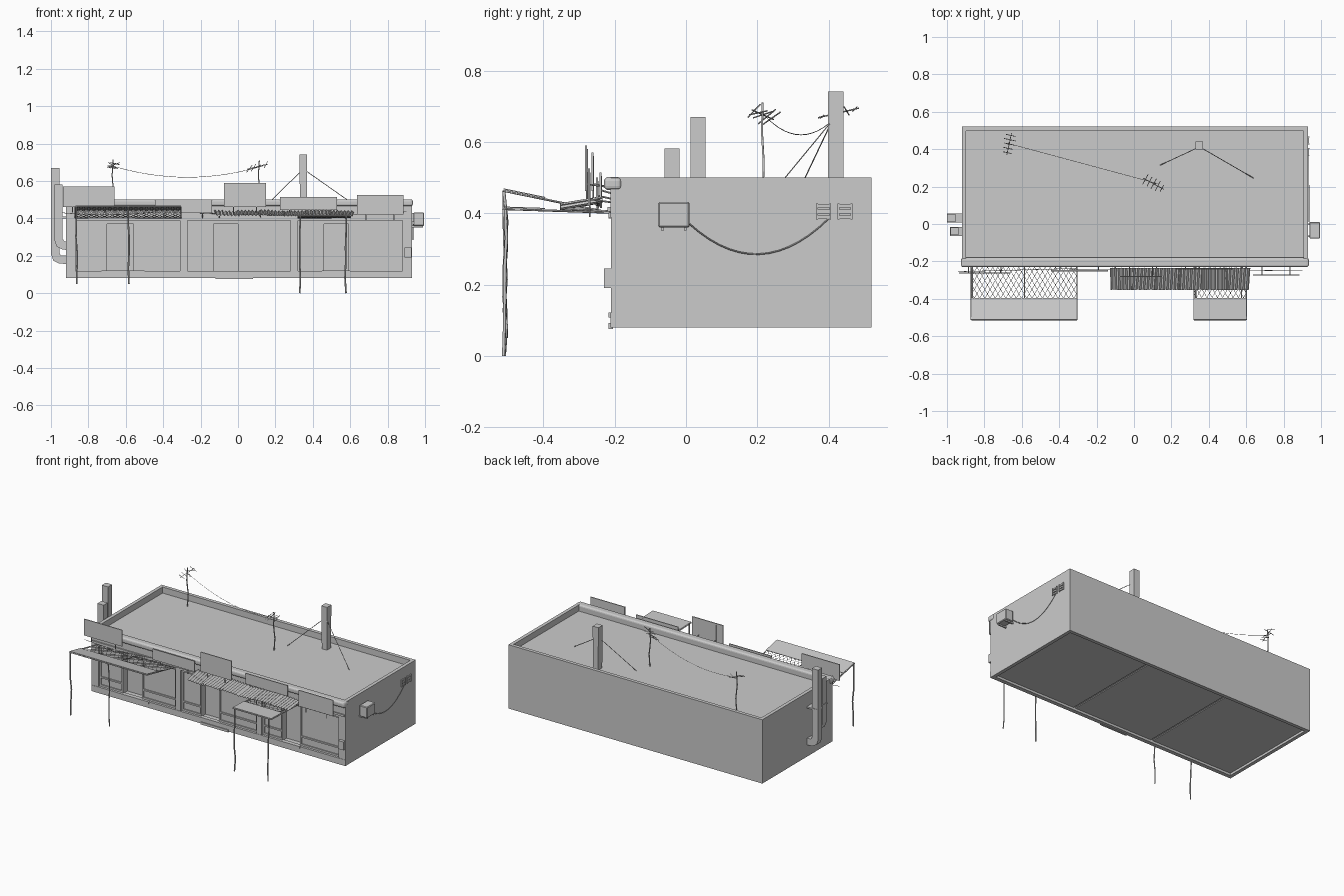
import bpy, bmesh, math, random
from mathutils import Vector, Matrix

if "Cube" in bpy.data.objects:
    bpy.data.objects.remove(bpy.data.objects["Cube"])
random.seed(4)


def finish(name, bm, smooth=False):
    bmesh.ops.recalc_face_normals(bm, faces=bm.faces)
    me = bpy.data.meshes.new(name)
    bm.to_mesh(me)
    bm.free()
    ob = bpy.data.objects.new(name, me)
    bpy.context.collection.objects.link(ob)
    if smooth:
        for p in me.polygons:
            p.use_smooth = True
    return ob


def add_box(bm, x0, x1, y0, y1, z0, z1):
    m = Matrix.Translation(((x0 + x1) / 2, (y0 + y1) / 2, (z0 + z1) / 2))
    bmesh.ops.create_cube(bm, size=1, matrix=m @ Matrix.Diagonal((x1 - x0, y1 - y0, z1 - z0, 1)))


def boxes(name, *items):
    bm = bmesh.new()
    for it in items:
        add_box(bm, *it)
    return finish(name, bm)


def prism(name, pts, y0, y1):
    """Extrude an outline given in x, z along y."""
    bm = bmesh.new()
    f = bm.faces.new([bm.verts.new((x, y0, z)) for x, z in pts])
    r = bmesh.ops.extrude_face_region(bm, geom=[f])
    bmesh.ops.translate(bm, vec=(0, y1 - y0, 0), verts=[v for v in r['geom'] if isinstance(v, bmesh.types.BMVert)])
    return finish(name, bm)


def wires(name, paths, r):
    """Thin four-sided rods along polylines."""
    cu = bpy.data.curves.new(name, 'CURVE')
    cu.dimensions = '3D'
    cu.bevel_depth = r
    cu.bevel_resolution = 0
    cu.use_fill_caps = True
    for path in paths:
        s = cu.splines.new('POLY')
        s.points.add(len(path) - 1)
        for p, co in zip(s.points, path):
            p.co = (*co, 1)
    ob = bpy.data.objects.new(name, cu)
    bpy.context.collection.objects.link(ob)
    return ob


def sag(a, b, drop, n=14):
    a, b = Vector(a), Vector(b)
    return [a.lerp(b, i / n) - Vector((0, 0, drop * 4 * (i / n) * (1 - i / n))) for i in range(n + 1)]


# Outer walls, floors and roof
boxes("walls", (-.92, .93, .497, .52, .08, .50), (-.92, -.897, -.21, .50, .08, .50),
      (.907, .93, -.21, .50, .08, .50))
boxes("roof", (-.91, .92, -.19, .51, .43, .46))
boxes("floor", (-.91, -.30, -.2, .51, .095, .115), (-.285, .295, -.2, .51, .095, .115),
      (.31, .92, -.2, .51, .095, .115))
boxes("partition_walls", (-.30, -.285, -.18, .51, .10, .44), (.295, .31, -.18, .51, .10, .44))

# Front band, plinth and pillars
boxes("front_band", (-.92, .93, -.212, -.18, .39, .48))
boxes("plinth", (-.92, .93, -.212, -.185, .08, .12))
boxes("pillars", *[(a, b, -.21, -.17, .10, .40) for a, b in ((-.92, -.87), (-.31, -.27), (.28, .32), (.88, .93))])
cornice = boxes("cornice", (-.925, .935, -.23, -.18, .465, .502))
bv = cornice.modifiers.new("bevel", 'BEVEL')
bv.width = .012
bv.segments = 3
boxes("ledge", (-.91, .925, -.22, -.20, .405, .418))

# Shop fronts with recessed doors
for i, (a, b, d0, d1) in enumerate(((-.87, -.31, -.70, -.56), (-.27, .28, -.13, 0), (.32, .88, .46, .59))):
    boxes(f"shop_wall_{i}", (a, d0, -.19, -.175, .11, .40), (d1, b, -.19, -.175, .11, .40),
          (d0, d1, -.19, -.175, .37, .40))
    boxes(f"door_{i}", (d0, d1, -.15, -.14, .11, .37), (d0 - .01, d0, -.178, -.14, .11, .37),
          (d1, d1 + .01, -.178, -.14, .11, .37))
    frame = []
    for l, r in ((a, d0), (d1, b)):
        frame += [(l, r, -.197, -.188, .375, .39), (l, r, -.197, -.188, .12, .132),
                  (l, r, -.197, -.188, .175, .185), (l, l + .01, -.197, -.188, .12, .39),
                  (r - .01, r, -.197, -.188, .12, .39)]
    boxes(f"window_frame_{i}", *frame)

# Thin repair patches on the front
boxes("patches", *[(a, b, -.217, -.205, c, d) for a, b, c, d in (
    (-.73, -.50, .108, .122), (-.12, .08, .076, .092), (.45, .60, .108, .122),
    (-.80, -.55, .388, .402), (-.02, .22, .385, .402), (.50, .68, .388, .402))])

# Sign boards on brackets
brackets = []
for i, (a, b, c, d, y) in enumerate(((-.935, -.66, .462, .57, -.262), (-.445, -.14, .43, .50, -.25),
                                     (-.075, .15, .462, .59, -.28), (.225, .53, .445, .515, -.24),
                                     (.635, .885, .42, .525, -.272))):
    s = boxes(f"sign_{i}", (a, b, y - .003, y + .003, c, d))
    for x in (a + .05, b - .05):
        brackets += [[(x, y, c + .02), (x, -.205, c + .01)], [(x, y + .002, c - .03), (x, y + .002, d - .01)]]
wires("sign_brackets", brackets, .0025)
wires("front_cable", [sag((-.94, -.255, .43), (-.4, -.24, .44), .015), sag((-.4, -.24, .44), (.9, -.25, .435), .02)], .0015)


def awning(name, x0, x1, z_in, z_out, post_x, post_z):
    """Wire mesh frame with a cover sheet over the outer part, on crooked posts."""
    y_in, y_out = -.215, -.512
    W, D = x1 - x0, y_in - y_out
    at = lambda u, v: (x0 + u, y_in - v, z_in + (z_out - z_in) * v / D)
    lines, step, slope = [], .028, 1.7
    run = D / slope
    k = -run
    while k < W:
        t0, t1 = max(0, -k / run), min(1, (W - k) / run)
        if t1 - t0 > .02:
            u0, u1 = k + run * t0, k + run * t1
            lines += [[at(u0, D * t0), at(u1, D * t1)], [at(W - u0, D * t0), at(W - u1, D * t1)]]
        k += step
    wires(name + "_mesh", lines, .0011)
    rails = [[at(0, 0), at(W, 0)], [at(0, D), at(W, D)]]
    rails += [[at(u, 0), at(u, D)] for u in (0, W)]
    rails += [[at(px - x0, 0), at(px - x0, D)] for px in post_x]
    wires(name + "_frame", rails, .003)
    bm = bmesh.new()
    q = [Vector(at(u, v)) + Vector((0, 0, .004)) for u, v in ((0, .18), (W, .18), (W, D), (0, D))]
    f = bm.faces.new([bm.verts.new(p) for p in q])
    sheet = finish(name + "_cover", bm)
    so = sheet.modifiers.new("thickness", 'SOLIDIFY')
    so.thickness = .003
    posts = []
    for px in post_x:
        n = 5
        posts.append([(px + random.uniform(-.004, .004), -.507 + random.uniform(-.005, .005),
                       z_out + (post_z - z_out) * i / n) for i in range(n + 1)])
    wires(name + "_posts", posts, .0045)


awning("left_awning", -.87, -.305, .402, .463, (-.863, -.585), .05)
awning("right_awning", .32, .60, .402, .412, (.33, .575), 0)

# Corrugated roof sheets over the middle shops
for i in range(6):
    bm = bmesh.new()
    w, n = .135, 28
    tilt, skew, lift = random.uniform(-.006, .006), random.uniform(-.01, .01), random.uniform(-.004, .004)
    rows = []
    for y, z in ((-.235, .440), (-.352, .420)):
        rows.append([bm.verts.new((-.128 + i * .123 + w * j / n + (skew if y < -.3 else 0),
                                   y + random.uniform(-.001, .001),
                                   z + lift + tilt * (j / n - .5) + .005 * math.sin(j * math.pi / 2)))
                     for j in range(n + 1)])
    for j in range(n):
        bm.faces.new((rows[0][j], rows[0][j + 1], rows[1][j + 1], rows[1][j]))
    ob = finish(f"corrugated_sheet_{i}", bm)
    so = ob.modifiers.new("thickness", 'SOLIDIFY')
    so.thickness = .002
wires("corrugated_supports", [[(x, -.205, .405), (x, -.345, .413)] for x in (-.1, .12, .35, .58)], .003)

# Square vent ducts on the left wall
def duct(name, x, top, bottom, y):
    w = .045
    prism(name, [(x, top), (x, bottom + .05), (x + .012, bottom + .015), (x + .04, bottom), (-.91, bottom - .005),
                 (-.91, bottom + .04), (x + w + .008, bottom + .043), (x + w, bottom + .055), (x + w, top)], y, y + .042)


duct("tall_duct", -1.0, .67, .16, .012)
duct("short_duct", -.982, .582, .235, -.06)
boxes("duct_straps", (-1.0, -.91, .009, .057, .40, .41), (-.985, -.91, -.063, -.015, .40, .41))

# Roof chimney with guy wires
prism("chimney", [(.328, .742), (.332, .45), (.369, .45), (.370, .742)], .398, .442)
wires("guy_wires", [[(.345, .41, .66), (.14, .315, .46)], [(.355, .41, .66), (.64, .245, .46)]], .002)


def antenna(name, x, y, start, end, z):
    pole = [(x, y, .455), (x + .004, y + .003, .54), (x - .003, y - .002, .63), (x + .002, y, z + .035)]
    wires(name + "_pole", [pole], .0035)
    a, b = Vector((*start, z - .012)), Vector((*end, z + .015))
    d = (b - a).normalized()
    side = Vector((-d.y, d.x, 0))
    parts = [[a, b]]
    for i in range(5):
        c = a.lerp(b, .1 + .2 * i)
        v = (side + Vector((0, 0, random.uniform(-.9, .9)))).normalized() * random.uniform(.022, .036)
        parts.append([c - v, c + v])
    wires(name + "_head", parts, .002)


antenna("rear_antenna", -.67, .43, (-.68, .37), (-.655, .485), .68)
antenna("middle_antenna", .112, .215, (.05, .245), (.16, .185), .675)
wires("antenna_cable", [sag((-.67, .43, .68), (.13, .215, .68), .06)], .0012)

# Cooling unit, cable and small vents on the right wall
unit = boxes("cooling_unit", (.938, .995, -.078, .010, .36, .432))
bv = unit.modifiers.new("bevel", 'BEVEL')
bv.width = .004
boxes("cooling_unit_bracket", (.925, .99, -.07, -.062, .352, .362), (.925, .99, -.006, .002, .352, .362))
wires("wall_cable", [sag((.936, .01, .37), (.934, .40, .385), .092)], .002)
vents = []
for y in (.365, .425):
    vents += [(.925, .936, y, y + .042, .384 + .016 * k, .394 + .016 * k) for k in range(3)]
    vents += [(.925, .938, yy, yy + .005, .382, .428) for yy in (y, y + .037)]
boxes("side_vents", *vents)

# Meter box at the front corner
boxes("meter_box", (.89, .928, -.23, -.205, .19, .245))
